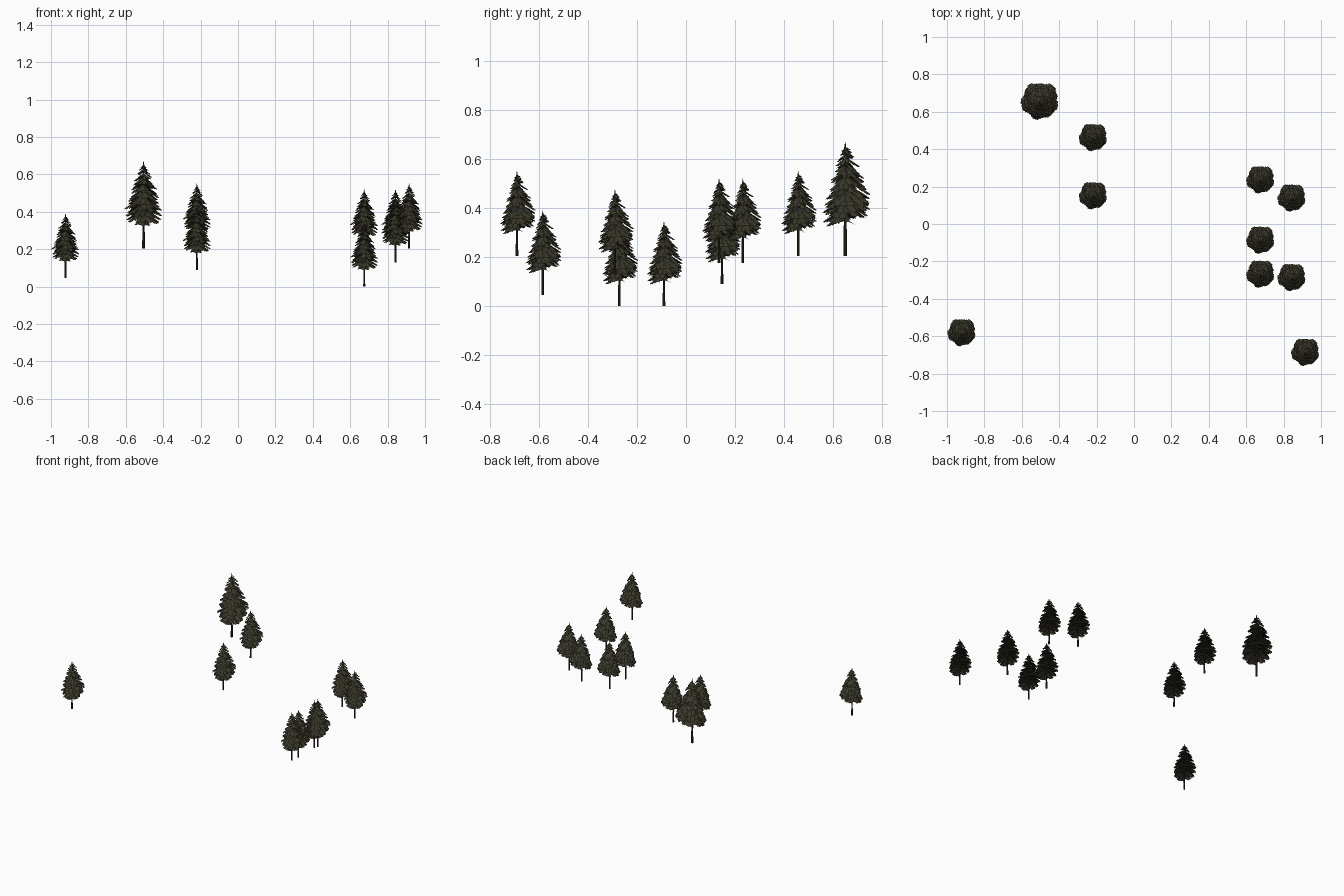
import bpy, bmesh, math, random
from mathutils import Vector

if "Cube" in bpy.data.objects:
    bpy.data.objects.remove(bpy.data.objects["Cube"])

random.seed(4)


def material(name, color):
    m = bpy.data.materials.new(name)
    m.diffuse_color = (*color, 1)
    m.use_nodes = True
    m.node_tree.nodes["Principled BSDF"].inputs["Base Color"].default_value = m.diffuse_color
    return m


NEEDLES = material("dark olive needles", (0.043, 0.042, 0.025))
SHADE = material("deep olive needles", (0.030, 0.030, 0.019))
BARK = material("dark bark", (0.030, 0.023, 0.018))

# Canopy outline: height of branch tips, reach of branches
OUTLINE = [(0.100, 0.066), (0.125, 0.075), (0.155, 0.075), (0.20, 0.061),
           (0.25, 0.044), (0.30, 0.024), (0.335, 0.008)]


def reach(z):
    for (z0, r0), (z1, r1) in zip(OUTLINE, OUTLINE[1:]):
        if z <= z1:
            return r0 + (r1 - r0) * max(0, z - z0) / (z1 - z0)
    return OUTLINE[-1][1]


def tube(bm, a, b, r0, r1, n):
    """Tapered round bar from a to b."""
    a, b = Vector(a), Vector(b)
    q = (b - a).to_track_quat('Z', 'Y')
    rings = []
    for p, r in ((a, r0), (b, r1)):
        rings.append([bm.verts.new(p + q @ Vector((r * math.cos(i * math.tau / n),
                      r * math.sin(i * math.tau / n), 0))) for i in range(n)])
    for i in range(n):
        j = (i + 1) % n
        bm.faces.new((rings[0][i], rings[0][j], rings[1][j], rings[1][i]))
    bm.faces.new(rings[0][::-1])
    bm.faces.new(rings[1])


def branch(bm, angle, tip_z, length, width, mat):
    """Drooping folded fan of needles with toothed edges."""
    out = Vector((math.cos(angle), math.sin(angle), 0))
    side = Vector((-out.y, out.x, 0))
    drop = 0.52 * length
    stations = [(0.04, 0.12), (0.4, 0.6), (0.7, 0.9), (0.9, 0.75), (1.0, 0.25)]

    def point(t, w):
        z = tip_z + drop * (1 - t ** 1.4) - 0.4 * abs(w)
        return out * (t * length) + side * w + Vector((0, 0, z))

    spine = [bm.verts.new(point(t, 0)) for t, w in stations]
    for s in (1, -1):
        edge = [bm.verts.new(point(t, s * w * width)) for t, w in stations]
        for i in range(4):
            t, w = stations[i + 1]
            tooth = bm.verts.new(point(min(t + 0.03, 1.0), s * (w + 0.28) * width))
            quad = [spine[i], spine[i + 1], edge[i + 1], edge[i]]
            tri = [edge[i], edge[i + 1], tooth]
            for f in (quad, tri):
                bm.faces.new(f if s < 0 else f[::-1]).material_index = mat
    bmesh.ops.recalc_face_normals


def finish(bm, name, mats):
    me = bpy.data.meshes.new(name)
    bm.to_mesh(me)
    bm.free()
    for m in mats:
        me.materials.append(m)
    return me


# Foliage: tiers of drooping branches, longer and higher toward the back
bm = bmesh.new()
TIERS = 15
for k in range(TIERS):
    tip = 0.108 + (0.322 - 0.108) * k / (TIERS - 1)
    r = reach(tip)
    n = 9 if k < 9 else 7 if k < 13 else 5
    for i in range(n):
        a = (i + 0.5 * (k % 2) + random.uniform(-0.2, 0.2)) * math.tau / n
        back = math.sin(a)
        length = r * (1.0 + 0.09 * back + 0.03 * math.cos(a)) * random.uniform(0.86, 1.04)
        z = tip + 0.22 * r * back + random.uniform(-0.006, 0.006)
        branch(bm, a, z, length, 2.3 * r / n, 1 if random.random() < 0.2 else 0)
# Pointed leader at the top
first = len(bm.faces)
tube(bm, (0, 0, 0.315), (0, 0, 0.346), 0.006, 0.0006, 6)
foliage_mesh = finish(bm, "foliage", [NEEDLES, SHADE])

# Trunk with thin bare twigs under the canopy
bm = bmesh.new()
tube(bm, (0, 0, 0), (0, 0, 0.32), 0.0055, 0.002, 8)
for i in range(10):
    a = i * 2.4
    l = random.uniform(0.02, 0.042)
    z = random.uniform(0.10, 0.13)
    tube(bm, (0, 0, z), (l * math.cos(a), l * math.sin(a), z - 0.3 * l), 0.0011, 0.0004, 3)
trunk_mesh = finish(bm, "trunk", [BARK])

# Grove: x, y, ground height, scale
TREES = [(-0.922, -0.585, 0.045, 1), (-0.505, 0.65, 0.205, 1.345),
         (-0.22, 0.458, 0.205, 1), (-0.22, 0.147, 0.09, 1),
         (0.675, 0.232, 0.175, 1), (0.842, 0.135, 0.175, 1),
         (0.675, -0.09, 0, 1), (0.675, -0.272, 0, 1),
         (0.842, -0.29, 0.13, 1), (0.915, -0.69, 0.205, 1)]
for i, (x, y, z, s) in enumerate(TREES, 1):
    for part, me in (("trunk", trunk_mesh), ("foliage", foliage_mesh)):
        ob = bpy.data.objects.new(f"tree_{i}_{part}", me)
        ob.location = (x, y, z)
        ob.scale = (s, s, s)
        bpy.context.collection.objects.link(ob)
